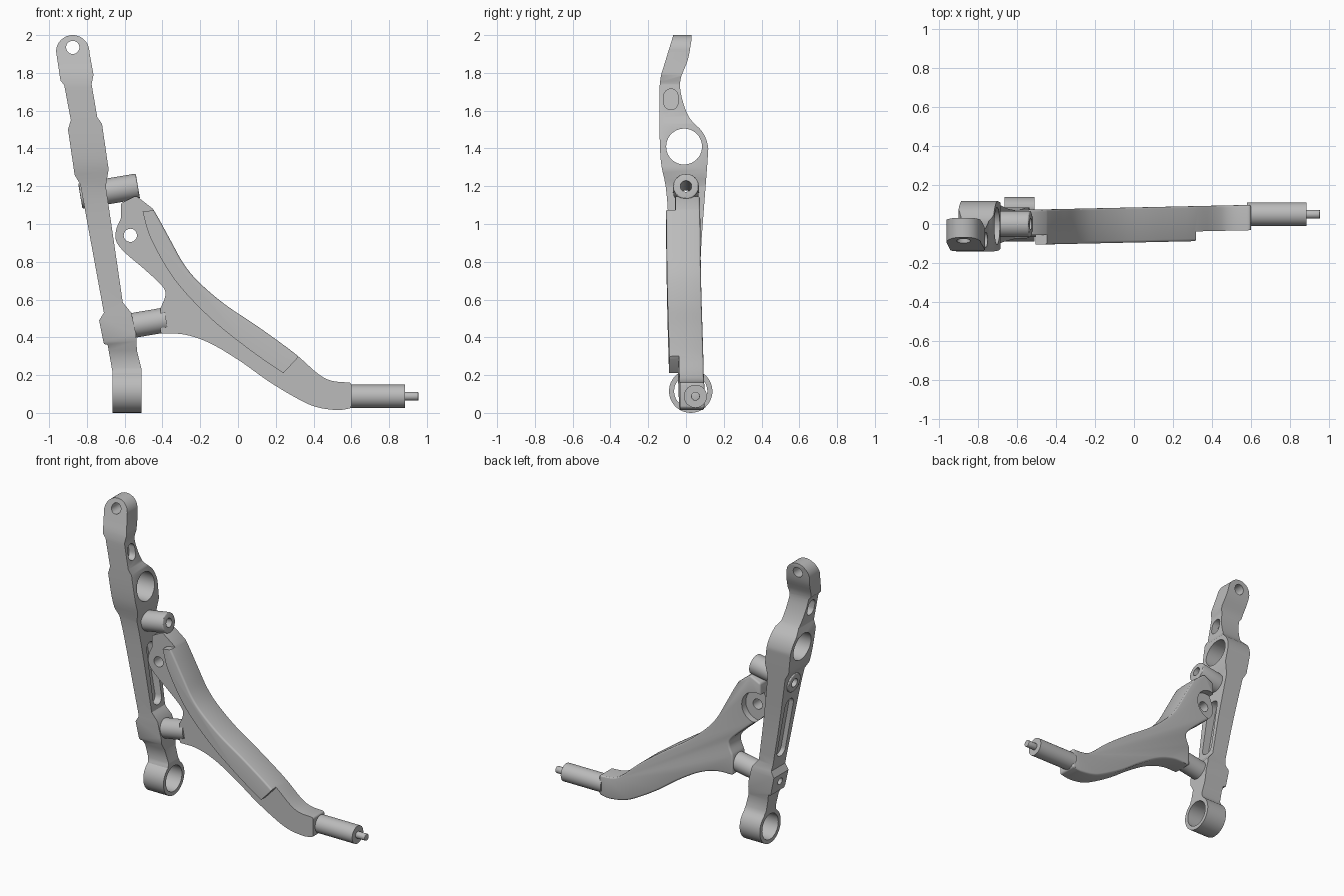
import bpy, bmesh, math
from mathutils import Vector, Matrix

if "Cube" in bpy.data.objects:
    bpy.data.objects.remove(bpy.data.objects["Cube"])

metal = bpy.data.materials.new("light grey metal")
metal.use_nodes = True
metal.diffuse_color = (0.5, 0.5, 0.5, 1)
metal.node_tree.nodes["Principled BSDF"].inputs["Base Color"].default_value = (0.5, 0.5, 0.5, 1)
parts = []


def smooth(pts, steps=5):
    """Open spline passing through the given points."""
    p = [Vector(q) for q in pts]
    p = [2 * p[0] - p[1]] + p + [2 * p[-1] - p[-2]]
    out = []
    for a, b, c, d in zip(p, p[1:], p[2:], p[3:]):
        for i in range(steps):
            t = i / steps
            out.append(0.5 * (2 * b + (c - a) * t + (2 * a - 5 * b + 4 * c - d) * t * t
                              + (3 * b - a - 3 * c + d) * t ** 3))
    return [tuple(v) for v in out] + [tuple(pts[-1])]


def arc(cx, cz, r, start, end, n=28):
    angles = [math.radians(start + (end - start) * i / n) for i in range(n + 1)]
    return [(cx + r * math.cos(a), cz + r * math.sin(a)) for a in angles]


def finish(name, bm):
    bmesh.ops.recalc_face_normals(bm, faces=bm.faces)
    mesh = bpy.data.meshes.new(name)
    bm.to_mesh(mesh)
    bm.free()
    obj = bpy.data.objects.new(name, mesh)
    bpy.context.collection.objects.link(obj)
    return obj


def prism(name, profile, lo, hi, axis):
    """Extrude a profile along y (profile is x, z) or along x (profile is y, z)."""
    bm = bmesh.new()
    place = (lambda p: (p[0], lo, p[1])) if axis == "y" else (lambda p: (lo, p[0], p[1]))
    face = bm.faces.new([bm.verts.new(place(p)) for p in profile])
    ext = bmesh.ops.extrude_face_region(bm, geom=[face])["geom"]
    shift = Vector((0, hi - lo, 0)) if axis == "y" else Vector((hi - lo, 0, 0))
    bmesh.ops.translate(bm, vec=shift, verts=[g for g in ext if isinstance(g, bmesh.types.BMVert)])
    return finish(name, bm)


def rod(name, start, end, radius):
    a, b = Vector(start), Vector(end)
    turn = (b - a).to_track_quat("Z", "Y").to_matrix().to_4x4()
    bm = bmesh.new()
    bmesh.ops.create_cone(bm, cap_ends=True, segments=40, radius1=radius, radius2=radius,
                          depth=(b - a).length, matrix=Matrix.Translation((a + b) / 2) @ turn)
    return finish(name, bm)


def bake(obj):
    graph = bpy.context.evaluated_depsgraph_get()
    mesh = bpy.data.meshes.new_from_object(obj.evaluated_get(graph))
    obj.modifiers.clear()
    obj.data = mesh


def combine(obj, tool, operation="DIFFERENCE"):
    mod = obj.modifiers.new("combine", "BOOLEAN")
    mod.operation, mod.object, mod.solver = operation, tool, "EXACT"
    bake(obj)
    bpy.data.objects.remove(tool)


def bevel(obj, width):
    mod = obj.modifiers.new("bevel", "BEVEL")
    mod.width, mod.segments, mod.use_clamp_overlap = width, 3, False
    mod.limit_method, mod.angle_limit = "ANGLE", math.radians(50)
    bake(obj)


# Upright strut: front outline crossed with side outline
front = arc(-0.875, 1.912, 0.088, 0, 180) + [
    (-0.94, 1.76), (-0.92, 1.735), (-0.885, 1.55), (-0.9, 1.5), (-0.865, 1.26), (-0.835, 1.21),
    (-0.71, 0.53), (-0.735, 0.49), (-0.71, 0.365), (-0.69, 0.36), (-0.665, 0.22),
    (-0.665, -0.1), (-0.51, -0.1), (-0.51, 0.23), (-0.535, 0.33), (-0.54, 0.42), (-0.565, 0.53),
    (-0.61, 0.585), (-0.7, 1.2), (-0.685, 1.29), (-0.72, 1.53), (-0.745, 1.565),
    (-0.775, 1.74), (-0.765, 1.79)]
back_edge = smooth([(0.03, 1.98), (0.01, 1.87), (-0.03, 1.76), (-0.02, 1.66), (0.02, 1.56),
                    (0.085, 1.49), (0.115, 1.42), (0.115, 1.35), (0.1, 1.15), (0.08, 0.87),
                    (0.07, 0.57)])
front_edge = smooth([(-0.075, 0.57), (-0.1, 1.13), (-0.135, 1.35), (-0.14, 1.66),
                     (-0.135, 1.77), (-0.11, 1.86), (-0.07, 1.99)])
side = (back_edge + [(0.085, 0.5), (0.085, 0.38), (0.075, 0.32), (0.075, 0.24)]
        + arc(0.025, 0.115, 0.115, 55, -235)
        + [(-0.03, 0.24), (-0.04, 0.33), (-0.07, 0.38), (-0.075, 0.5)]
        + front_edge + [(-0.05, 2.1), (0.03, 2.1)])
strut = prism("upright_strut", front, -0.4, 0.4, "y")
combine(strut, prism("side_outline", side, -1.2, -0.3, "x"), "INTERSECT")

# Through holes in the strut
axle_hole = ((-1.2, -0.01, 1.41), (-0.3, -0.01, 1.41), 0.095)
eye_hole = ((-1.2, 0.025, 0.115), (-0.3, 0.025, 0.115), 0.088)
head_hole = ((-0.875, -0.4, 1.935), (-0.875, 0.4, 1.935), 0.035)
upper_bolt = ((-1.0, 0, 1.12), (-0.4, 0, 1.222), 0.03)
lower_bolt = ((-1.0, 0, 0.39), (-0.6, 0, 0.455), 0.024)
for hole in (axle_hole, eye_hole, head_hole, upper_bolt, lower_bolt):
    combine(strut, rod("drill", *hole))


def pocket(cx, cy, cz, width, height, web):
    """Rounded recess on both leaning faces, leaving a web between."""
    r = width / 2
    shape = (arc(cy, cz + height / 2 - r, r, 0, 180, 12)
             + arc(cy, cz - height / 2 + r, r, 180, 360, 12))
    for lo, hi in ((-0.25, -web), (web, 0.25)):
        tool = prism("pocket", shape, cx + lo, cx + hi, "x")
        for v in tool.data.vertices:
            v.co.x -= 0.18 * (v.co.z - cz)
        combine(strut, tool)


pocket(-0.715, 0, 0.82, 0.09, 0.42, 0.015)
pocket(-0.83, -0.08, 1.66, 0.075, 0.11, 0.02)
parts.append(strut)

# Upper pivot sleeve, drilled along its axis
sleeve = rod("upper_sleeve", (-0.835, 0, 1.148), (-0.53, 0, 1.2), 0.068)
bevel(sleeve, 0.008)
combine(sleeve, rod("drill", *upper_bolt))
lower_sleeve = rod("lower_sleeve", (-0.62, 0, 0.452), (-0.38, 0, 0.493), 0.066)
parts += [sleeve, lower_sleeve]

# Sweeping arm
upper_edge = smooth([(-0.45, 1.08), (-0.415, 1.02), (-0.35, 0.9), (-0.285, 0.785), (-0.205, 0.69),
                     (-0.07, 0.575), (0.115, 0.45), (0.3, 0.315), (0.42, 0.21), (0.495, 0.17),
                     (0.6, 0.16)])
lower_edge = smooth([(0.6, 0.025), (0.525, 0.015), (0.42, 0.03), (0.325, 0.07), (0.165, 0.165),
                     (0.01, 0.275), (-0.15, 0.37), (-0.285, 0.415), (-0.41, 0.42)])
inner_edge = smooth([(-0.41, 0.555), (-0.385, 0.62), (-0.4, 0.67), (-0.495, 0.76), (-0.6, 0.85),
                     (-0.645, 0.91), (-0.645, 0.97), (-0.62, 1.03)])
arm = prism("sweeping_arm", upper_edge + lower_edge + inner_edge + [(-0.62, 1.11), (-0.54, 1.15)],
            -0.095, 0.085, "y")
bevel(arm, 0.012)

# Recess in front of the arm, below its raised upper flange
ridge = smooth([(-0.505, 1.065), (-0.46, 0.92), (-0.335, 0.705), (-0.15, 0.505),
                (0.06, 0.335), (0.24, 0.21)])
recess = ridge + [(0.31, 0.285), (0.4, 0.45), (0.8, 0.45), (0.8, -0.2), (-0.9, -0.2),
                  (-0.9, 1.3), (-0.3, 1.3), (-0.4, 1.08)]
combine(arm, prism("recess", recess, -0.3, -0.045, "y"))

# Thinned lug with its cross hole
combine(arm, rod("lug_face", (-0.585, 0.04, 0.935), (-0.585, 0.3, 0.935), 0.105))
combine(arm, rod("drill", (-0.57, -0.4, 0.94), (-0.57, 0.4, 0.94), 0.035))
for v in arm.data.vertices:
    v.co.y += 0.022 * v.co.x
parts.append(arm)

# Stub shaft and pin at the arm's tip
shaft = rod("stub_shaft", (0.58, 0.05, 0.088), (0.885, 0.05, 0.088), 0.061)
pin = rod("end_pin", (0.87, 0.05, 0.088), (0.955, 0.05, 0.088), 0.023)
bevel(pin, 0.004)
parts += [shaft, pin]

# Material and shading
bpy.ops.object.select_all(action="DESELECT")
for obj in parts:
    obj.data.materials.clear()
    obj.data.materials.append(metal)
    obj.select_set(True)
bpy.context.view_layer.objects.active = strut
bpy.ops.object.shade_smooth_by_angle(angle=math.radians(30))
